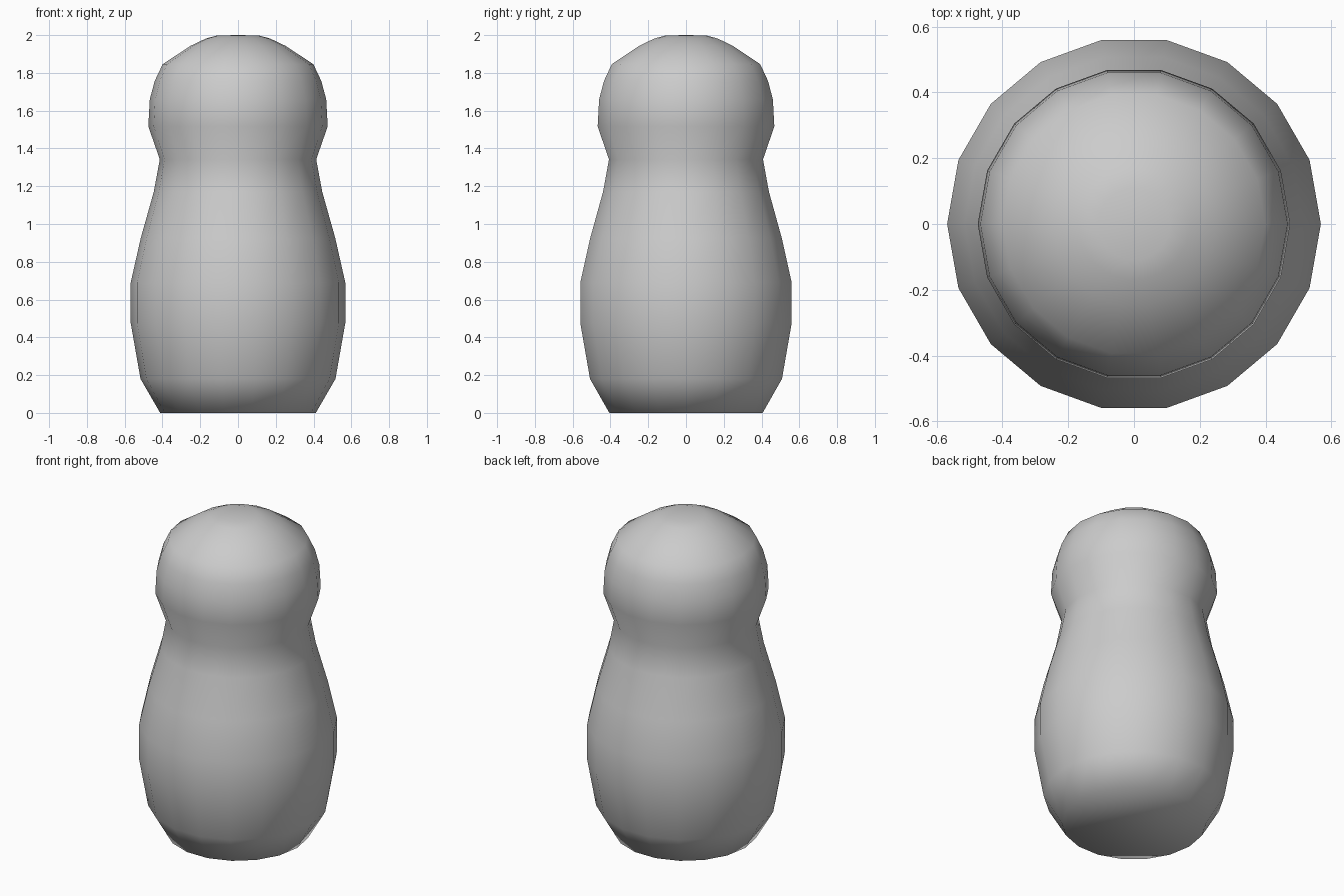
import bpy, bmesh
from math import cos, sin, tau

if "Cube" in bpy.data.objects:
    bpy.data.objects.remove(bpy.data.objects["Cube"])

SIDES = 18
# (radius, height) silhouette from base to crown
PROFILE = [(0.412, 0.0), (0.516, 0.18), (0.568, 0.475), (0.568, 0.69),
           (0.515, 0.925), (0.446, 1.17), (0.414, 1.342), (0.475, 1.517),
           (0.467, 1.66), (0.441, 1.757), (0.399, 1.846), (0.25, 1.944),
           (0.17, 1.982), (0.11, 1.998)]


def lathe(name, profile, top_z):
    bm = bmesh.new()
    rings = [[bm.verts.new((r * cos(tau * i / SIDES), r * sin(tau * i / SIDES), z))
              for i in range(SIDES)] for r, z in profile]
    for low, high in zip(rings, rings[1:]):
        for i in range(SIDES):
            j = (i + 1) % SIDES
            bm.faces.new((low[i], low[j], high[j], high[i]))
    # closed base and crown
    bm.faces.new(rings[0][::-1])
    tip = bm.verts.new((0, 0, top_z))
    for i in range(SIDES):
        bm.faces.new((rings[-1][i], rings[-1][(i + 1) % SIDES], tip))
    for f in bm.faces:
        f.smooth = True
    mesh = bpy.data.meshes.new(name)
    bm.to_mesh(mesh)
    bm.free()
    obj = bpy.data.objects.new(name, mesh)
    bpy.context.collection.objects.link(obj)
    return obj


# turned body with rounded head
lathe("nesting_doll_body", PROFILE, 2.0)
